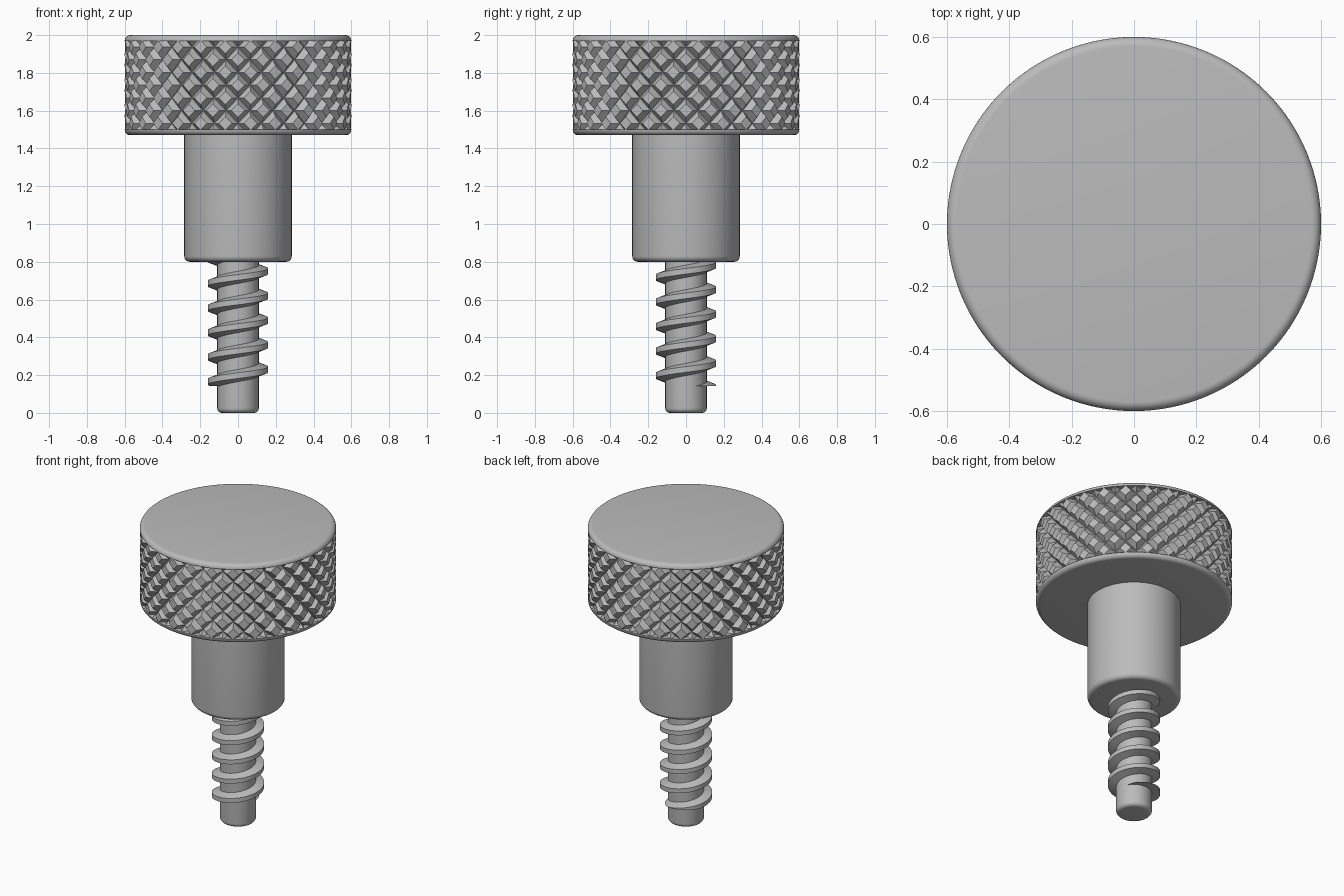
import bpy, bmesh, math
from math import cos, sin, pi, tau
from mathutils import Vector

if "Cube" in bpy.data.objects:
    bpy.data.objects.remove(bpy.data.objects["Cube"])

steel = bpy.data.materials.new("brushed_steel")
steel.use_nodes = True
grey = (0.5, 0.5, 0.5, 1)
steel.diffuse_color = grey
steel.node_tree.nodes["Principled BSDF"].inputs["Base Color"].default_value = grey


def finish(bm, name, smooth=True):
    bmesh.ops.recalc_face_normals(bm, faces=bm.faces)
    mesh = bpy.data.meshes.new(name)
    bm.to_mesh(mesh)
    bm.free()
    mesh.materials.append(steel)
    obj = bpy.data.objects.new(name, mesh)
    bpy.context.collection.objects.link(obj)
    if smooth:
        bpy.ops.object.select_all(action="DESELECT")
        obj.select_set(True)
        bpy.context.view_layer.objects.active = obj
        bpy.ops.object.shade_smooth_by_angle(angle=math.radians(30))
    return obj


def fillet(r, z, size, top):
    """Quarter-round rim points, listed from bottom to top."""
    pts = []
    for i in range(7):
        a = i / 6 * pi / 2
        if top:
            pts.append((r - size + size * cos(a), z - size + size * sin(a)))
        else:
            pts.append((r - size + size * sin(a), z + size - size * cos(a)))
    return pts


def lathe(name, profile, steps=128):
    bm = bmesh.new()
    verts = [bm.verts.new((r, 0, z)) for r, z in profile]
    edges = [bm.edges.new(pair) for pair in zip(verts, verts[1:])]
    bmesh.ops.spin(bm, geom=verts + edges, cent=(0, 0, 0), axis=(0, 0, 1),
                   angle=tau, steps=steps, use_duplicate=False)
    bmesh.ops.remove_doubles(bm, verts=bm.verts, dist=1e-5)
    return finish(bm, name)


def trim(bm, z, keep_above):
    bmesh.ops.bisect_plane(bm, geom=bm.verts[:] + bm.edges[:] + bm.faces[:],
                           plane_co=(0, 0, z), plane_no=(0, 0, 1),
                           clear_inner=keep_above, clear_outer=not keep_above)
    cut = [e for e in bm.edges if e.is_boundary
           and all(abs(v.co.z - z) < 1e-5 for v in e.verts)]
    bmesh.ops.holes_fill(bm, edges=cut, sides=0)


def on_drum(r, angle, z):
    return Vector((r * cos(angle), r * sin(angle), z))


# Turned parts
HEAD_R, GROOVE_R, LOW, HIGH = 0.6, 0.563, 1.5, 1.97
lathe("head", [(0, 1.47)] + fillet(HEAD_R, 1.47, 0.03, False)
      + [(GROOVE_R, LOW), (GROOVE_R, HIGH)]
      + fillet(HEAD_R, 2.0, 0.03, True) + [(0, 2.0)])
lathe("collar", [(0, 0.8)] + fillet(0.285, 0.8, 0.03, False) + [(0.285, 1.48)])
lathe("shaft", [(0, 0)] + fillet(0.11, 0, 0.025, False) + [(0.11, 0.82)], 64)

# Diamond knurling: staggered flat-topped studs around the head
COUNT = 28
half_angle = pi / COUNT
half_height = HEAD_R * half_angle
bm = bmesh.new()
rows = int((HIGH - LOW) / half_height) + 3
for row in range(rows):
    z = (LOW + HIGH) / 2 + (row - rows // 2) * half_height
    for col in range(COUNT):
        angle = -pi / 2 + (col * 2 + row % 2) * half_angle
        rings = []
        for r, size in ((GROOVE_R - 0.002, 1), (HEAD_R, 0.52)):
            rings.append([bm.verts.new(on_drum(r, angle + dx * half_angle * size,
                                               z + dz * half_height * size))
                          for dx, dz in ((1, 0), (0, 1), (-1, 0), (0, -1))])
        base, tip = rings
        bm.faces.new(tip)
        for i in range(4):
            j = (i + 1) % 4
            bm.faces.new((base[i], base[j], tip[j], tip[i]))
trim(bm, LOW, True)
trim(bm, HIGH, False)
finish(bm, "knurling", False)

# Helical thread, cut flat at its lower end
PITCH, STEPS = 0.13, 48
bm = bmesh.new()
last = None
for i in range(STEPS * 6 + 1):
    a = tau * i / STEPS
    z = 0.1 + PITCH * i / STEPS
    ring = [bm.verts.new(on_drum(r, a, z + dz)) for r, dz in
            ((0.1, -0.036), (0.16, -0.015), (0.16, 0.015), (0.1, 0.036))]
    if last:
        for j in range(4):
            k = (j + 1) % 4
            bm.faces.new((last[j], last[k], ring[k], ring[j]))
    else:
        bm.faces.new(ring)
    last = ring
bm.faces.new(last)
trim(bm, 0.143, True)
trim(bm, 0.83, False)
finish(bm, "thread")
